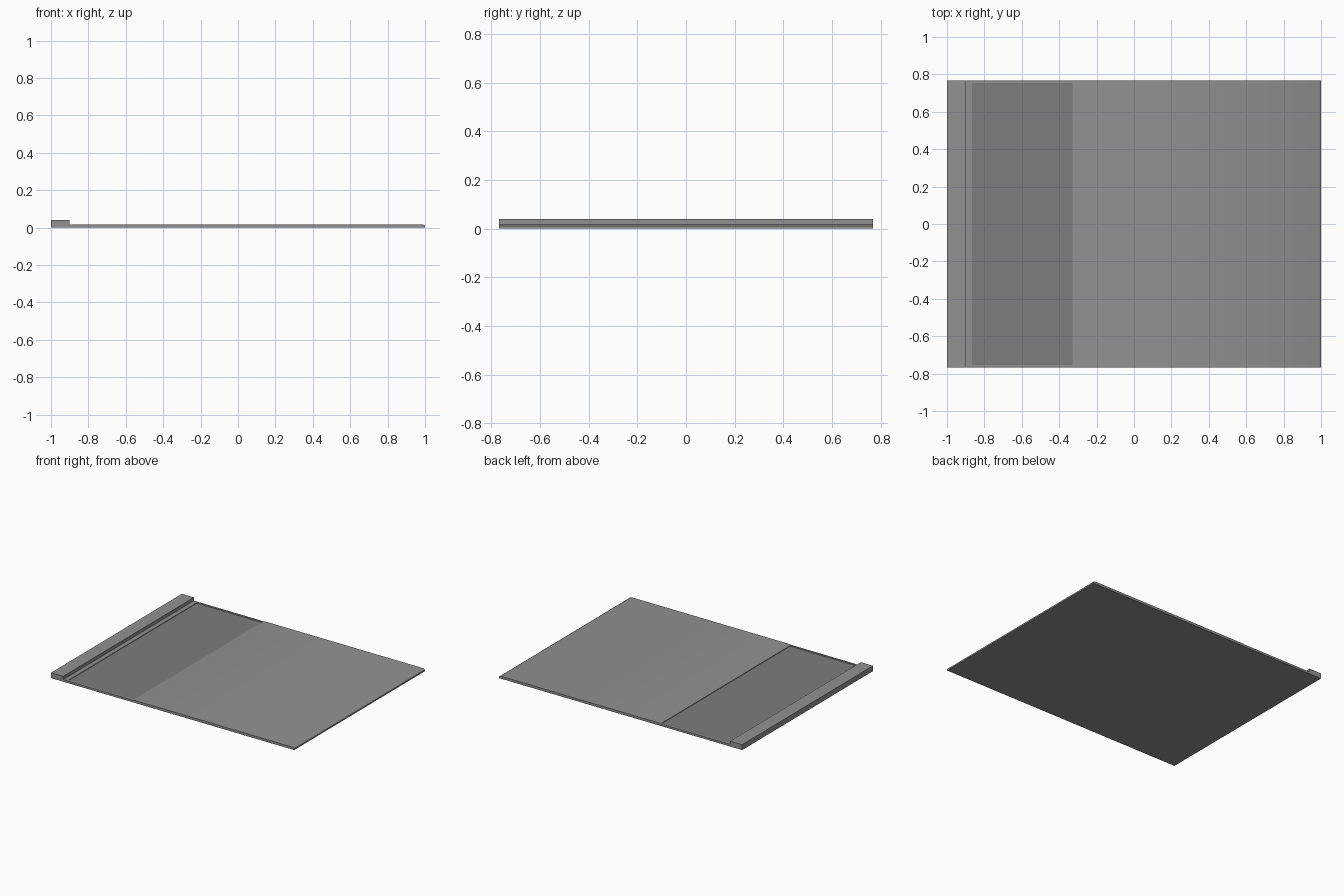
import bpy, bmesh
from math import radians

if "Cube" in bpy.data.objects:
    bpy.data.objects.remove(bpy.data.objects["Cube"])

HALF_Y, INNER_Y = 0.768, 0.754      # outer edge and recess edge
X0, X1 = -0.866, -0.328             # recess extent
FLOOR, RIM, TOP = 0.0115, 0.0155, 0.018


def material(name, grey):
    mat = bpy.data.materials.new(name)
    mat.diffuse_color = (grey, grey, grey, 1)
    mat.use_nodes = True
    mat.node_tree.nodes["Principled BSDF"].inputs["Base Color"].default_value = mat.diffuse_color
    return mat


def prism(name, profile, y0, y1, mat):
    """Extrude an x-z outline along y, smooth across its gentle bends."""
    bm = bmesh.new()
    face = bm.faces.new([bm.verts.new((x, y0, z)) for x, z in profile])
    ext = bmesh.ops.extrude_face_region(bm, geom=[face])
    verts = [v for v in ext["geom"] if isinstance(v, bmesh.types.BMVert)]
    bmesh.ops.translate(bm, verts=verts, vec=(0, y1 - y0, 0))
    # Make sure the starting end is capped
    bmesh.ops.holes_fill(bm, edges=[e for e in bm.edges if e.is_boundary])
    bmesh.ops.recalc_face_normals(bm, faces=bm.faces)
    mesh = bpy.data.meshes.new(name)
    bm.to_mesh(mesh)
    bm.free()
    mesh.materials.append(mat)
    obj = bpy.data.objects.new(name, mesh)
    bpy.context.collection.objects.link(obj)
    bpy.ops.object.select_all(action="DESELECT")
    obj.select_set(True)
    bpy.context.view_layer.objects.active = obj
    bpy.ops.object.shade_smooth_by_angle(angle=radians(35))
    return obj


body_grey = material("body_grey", 0.285)
dark_grey = material("dark_grey", 0.205)

# Thin plate: raised lip, recess, slight ramp up to the main surface, chamfered tip
plate = prism("plate", [(-1, 0), (1, 0), (1, 0.011), (0.988, TOP),
                        (-0.315, TOP), (X1, RIM), (X1, FLOOR), (X0, FLOOR),
                        (X0, RIM), (-0.9, RIM), (-0.9, 0.04), (-1, 0.04)],
              -HALF_Y, HALF_Y, body_grey)

# Darker recess floor
plate.data.materials.append(dark_grey)
for poly in plate.data.polygons:
    if poly.normal.z > 0.9 and abs(poly.center.z - FLOOR) < 1e-4 and X0 < poly.center.x < X1:
        poly.material_index = 1

# Narrow rails closing the recess at both sides
for side, y0, y1 in (("front", -HALF_Y, -INNER_Y), ("back", INNER_Y, HALF_Y)):
    prism(side + "_rail", [(X0, FLOOR), (X1, FLOOR), (X1, RIM), (X0, RIM)], y0, y1, body_grey)
